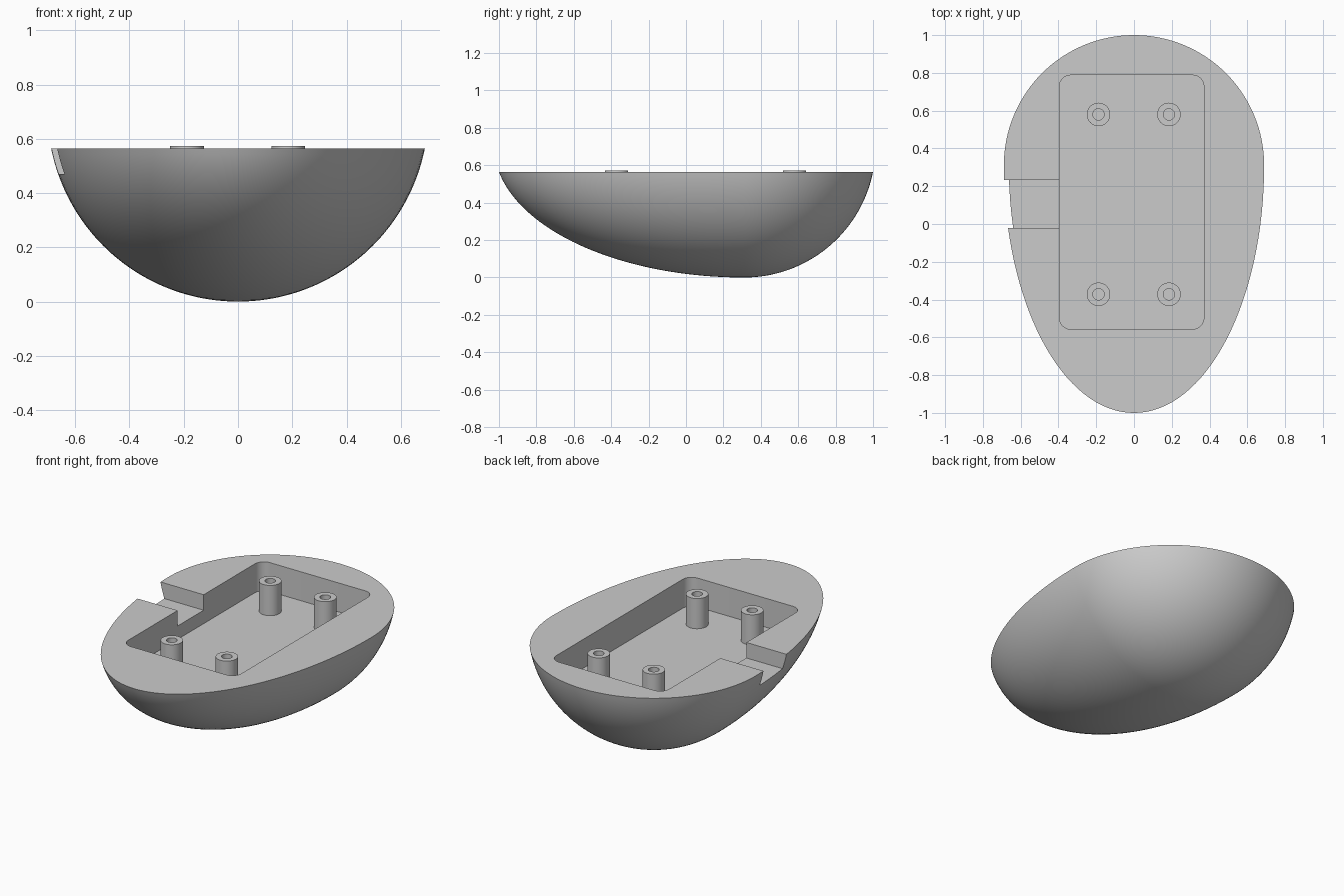
import bpy, bmesh, math
from mathutils import Vector

if "Cube" in bpy.data.objects:
    bpy.data.objects.remove(bpy.data.objects["Cube"])

RIM, FLOOR, NOTCH = 0.565, 0.388, 0.47
RADIUS, CENTRE_Y = 0.7026, 0.311
STRETCH = 1.903

grey = bpy.data.materials.new("grey_plastic")
grey.use_nodes = True
colour = (0.6, 0.6, 0.6, 1)
grey.diffuse_color = colour
grey.node_tree.nodes["Principled BSDF"].inputs["Base Color"].default_value = colour


def add_object(name, bm):
    bmesh.ops.recalc_face_normals(bm, faces=bm.faces)
    mesh = bpy.data.meshes.new(name)
    bm.to_mesh(mesh)
    bm.free()
    mesh.materials.append(grey)
    obj = bpy.data.objects.new(name, mesh)
    bpy.context.collection.objects.link(obj)
    return obj


def smooth(obj):
    bpy.ops.object.select_all(action="DESELECT")
    obj.select_set(True)
    bpy.context.view_layer.objects.active = obj
    bpy.ops.object.shade_smooth_by_angle(angle=math.radians(30))


def box(name, low, high, corner=0):
    """Box between two corners, with optional rounded upright edges."""
    bm = bmesh.new()
    bmesh.ops.create_cube(bm, size=1)
    low, high = Vector(low), Vector(high)
    for v in bm.verts:
        v.co = (low + high) / 2 + v.co * (high - low)
    if corner:
        upright = [e for e in bm.edges
                   if abs(e.verts[0].co.z - e.verts[1].co.z) > 0.01]
        bmesh.ops.bevel(bm, geom=upright, offset=corner, segments=8,
                        profile=0.5, affect="EDGES")
    return add_object(name, bm)


def cut(target, cutter):
    mod = target.modifiers.new("cut", "BOOLEAN")
    mod.operation, mod.solver, mod.object = "DIFFERENCE", "EXACT", cutter
    bpy.context.view_layer.objects.active = target
    bpy.ops.object.modifier_apply(modifier=mod.name)
    bpy.data.objects.remove(cutter)


# Egg-shaped shell: a sphere stretched towards the front, sliced flat at the rim
bm = bmesh.new()
bmesh.ops.create_uvsphere(bm, u_segments=128, v_segments=96, radius=RADIUS)
for v in bm.verts:
    if v.co.y < 0:
        v.co.y *= STRETCH
    v.co += Vector((0, CENTRE_Y, RADIUS))
sliced = bmesh.ops.bisect_plane(
    bm, geom=bm.verts[:] + bm.edges[:] + bm.faces[:],
    plane_co=(0, 0, RIM), plane_no=(0, 0, 1), clear_outer=True)
rim_edges = [g for g in sliced["geom_cut"] if isinstance(g, bmesh.types.BMEdge)]
bmesh.ops.contextual_create(bm, geom=rim_edges)
shell = add_object("shell", bm)

# Rounded pocket and the side channel leading into it
cut(shell, box("pocket_cutter", (-0.395, -0.557, FLOOR), (0.37, 0.788, 0.8), 0.06))
cut(shell, box("channel_cutter", (-0.9, -0.02, NOTCH), (-0.36, 0.232, 0.8)))
smooth(shell)


# Hollow screw posts turned from a profile
def post(name, x, y):
    top = RIM + 0.008
    profile = [(0.062, FLOOR - 0.005), (0.062, top), (0.03, top),
               (0.03, FLOOR + 0.002), (0, FLOOR + 0.002)]
    bm = bmesh.new()
    verts = [bm.verts.new((r, 0, z)) for r, z in profile]
    edges = [bm.edges.new(pair) for pair in zip(verts, verts[1:])]
    bmesh.ops.spin(bm, geom=verts + edges, cent=(0, 0, 0), axis=(0, 0, 1),
                   angle=math.tau, steps=48)
    bmesh.ops.remove_doubles(bm, verts=bm.verts, dist=0.0001)
    bmesh.ops.translate(bm, verts=bm.verts, vec=(x, y, 0))
    smooth(add_object(name, bm))


for end, y in (("front", -0.372), ("back", 0.58)):
    for side, x in (("right", -0.188), ("left", 0.185)):
        post(f"{end}_{side}_post", x, y)
